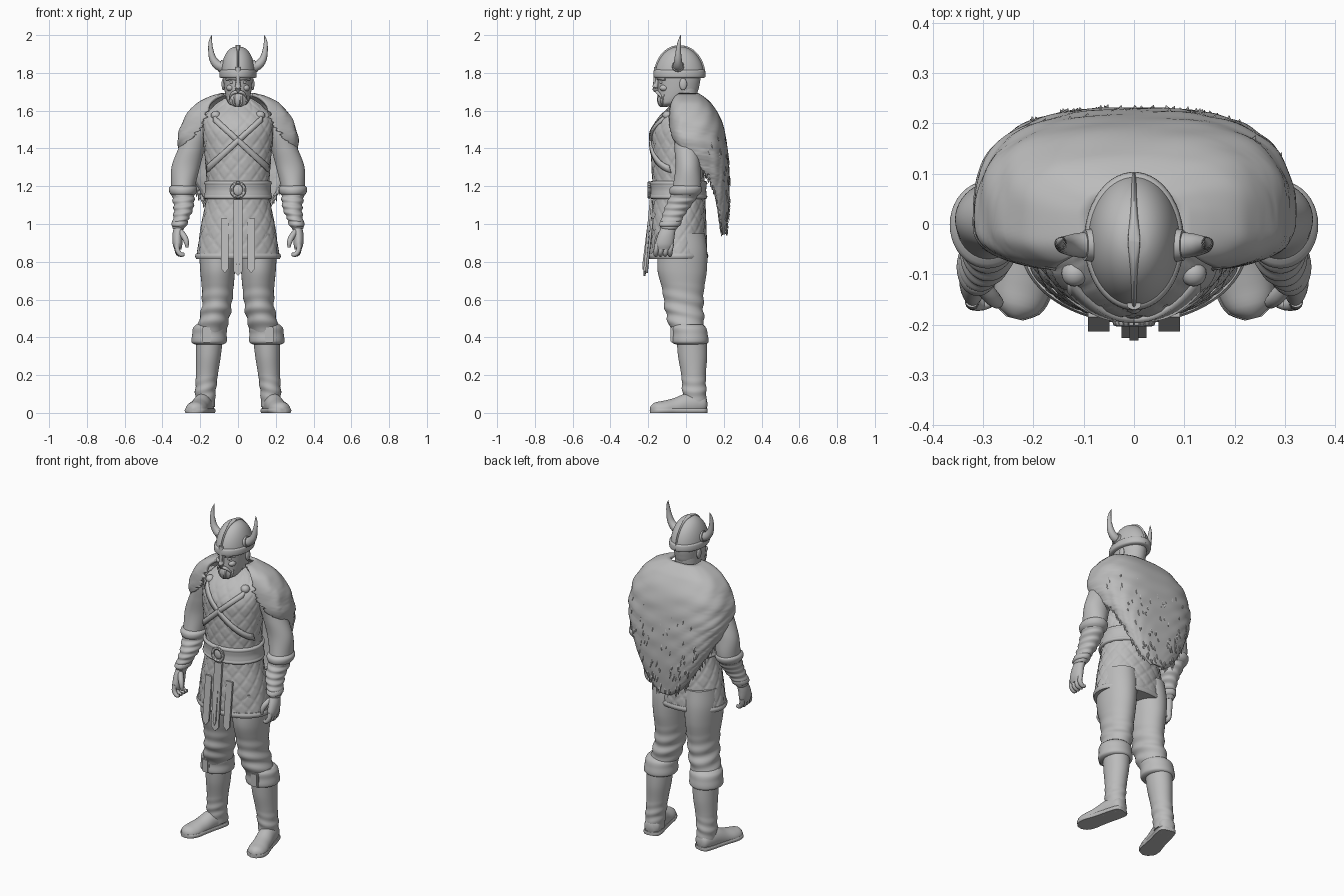
import bpy, bmesh, math, random
from mathutils import Vector, Matrix

random.seed(4)
if "Cube" in bpy.data.objects:
    bpy.data.objects.remove(bpy.data.objects["Cube"])

grey = bpy.data.materials.new("clay grey")
grey.use_nodes = True
grey.diffuse_color = (0.5, 0.5, 0.5, 1)
grey.node_tree.nodes["Principled BSDF"].inputs["Base Color"].default_value = (0.5, 0.5, 0.5, 1)
parts = []


def finish(name, bm, mirror=False, thick=0):
    bmesh.ops.recalc_face_normals(bm, faces=bm.faces)
    mesh = bpy.data.meshes.new(name)
    bm.to_mesh(mesh)
    bm.free()
    mesh.materials.append(grey)
    ob = bpy.data.objects.new(name, mesh)
    bpy.context.scene.collection.objects.link(ob)
    if thick:
        mod = ob.modifiers.new("thickness", 'SOLIDIFY')
        mod.thickness, mod.offset = thick, 0
    if mirror:
        ob.modifiers.new("mirror", 'MIRROR')
    parts.append(ob)


def section(rows, s):
    """Smoothly interpolate rows whose first value is the position."""
    s = min(max(s, rows[0][0]), rows[-1][0])
    i = max(k for k in range(len(rows) - 1) if rows[k][0] <= s)
    a, b = rows[i], rows[i + 1]
    p, q = rows[max(i - 1, 0)], rows[min(i + 2, len(rows) - 1)]
    h = b[0] - a[0]
    t = (s - a[0]) / h
    out = []
    for k in range(1, len(a)):
        m0 = (b[k] - p[k]) / (b[0] - p[0]) * h
        m1 = (q[k] - a[k]) / (q[0] - a[0]) * h
        out.append((2*t**3 - 3*t*t + 1)*a[k] + (t**3 - 2*t*t + t)*m0
                   + (3*t*t - 2*t**3)*b[k] + (t**3 - t*t)*m1)
    return out


def skin(bm, rings, closed=True):
    vs = [[bm.verts.new(p) for p in ring] for ring in rings]
    n = len(vs[0])
    for a, b in zip(vs, vs[1:]):
        for i in range(n if closed else n - 1):
            j = (i + 1) % n
            bm.faces.new((a[i], a[j], b[j], b[i]))
    if closed:
        bm.faces.new(vs[0])
        bm.faces.new(vs[-1])


def loft(name, rows, n=48, step=0.01, wave=None, place=None, mirror=False):
    """Elliptical rings; rows hold position, centre x, centre y, radius x, radius y."""
    count = max(4, math.ceil((rows[-1][0] - rows[0][0]) / step))
    rings = []
    for k in range(count + 1):
        z = rows[0][0] + (rows[-1][0] - rows[0][0]) * k / count
        cx, cy, rx, ry = section(rows, z)
        ring = []
        for i in range(n):
            a = math.tau * i / n
            d = wave(a, z) if wave else 0
            v = Vector((cx + (rx + d) * math.cos(a), cy + (ry + d) * math.sin(a), z))
            ring.append(place(v) if place else v)
        rings.append(ring)
    bm = bmesh.new()
    skin(bm, rings)
    finish(name, bm, mirror)


def tube(bm, pts, n=12, sub=4):
    """Round tube through points that hold x, y, z and radius."""
    rows = [(i, *p) for i, p in enumerate(pts)]
    samples = [section(rows, i / sub) for i in range((len(pts) - 1) * sub + 1)]
    rings = []
    for i, s in enumerate(samples):
        d = Vector(samples[min(i + 1, len(samples) - 1)][:3]) - Vector(samples[max(i - 1, 0)][:3])
        m = d.to_track_quat('Z', 'Y').to_matrix()
        rings.append([Vector(s[:3]) + m @ Vector((s[3] * math.cos(math.tau * k / n),
                      s[3] * math.sin(math.tau * k / n), 0)) for k in range(n)])
    skin(bm, rings)


def tubes(name, paths, mirror=True):
    bm = bmesh.new()
    for path in paths:
        tube(bm, path)
    finish(name, bm, mirror)


def ball(name, loc, size, mirror=True):
    bm = bmesh.new()
    bmesh.ops.create_uvsphere(bm, u_segments=20, v_segments=12, radius=1,
                              matrix=Matrix.Translation(loc) @ Matrix.Diagonal((*size, 1)))
    finish(name, bm, mirror)


# Quilted tunic and belt
def quilt(a, z):
    u, v = 14 * a / math.tau, z * 11
    d = min(abs(math.sin(math.pi * (u + v))), abs(math.sin(math.pi * (u - v))))
    return -0.005 * (1 - min(1, d / 0.4))


tunic = [(.82, 0, -.04, .222, .153), (.9, 0, -.04, .21, .152), (1.0, 0, -.04, .195, .148),
         (1.1, 0, -.038, .175, .142), (1.2, 0, -.038, .166, .14), (1.3, 0, -.045, .172, .138),
         (1.42, 0, -.048, .182, .138), (1.5, 0, -.045, .187, .138), (1.57, 0, -.03, .18, .112),
         (1.63, 0, -.005, .125, .075), (1.665, 0, 0, .075, .06)]
loft("tunic", tunic, 128, .008, quilt)
loft("tunic_hem", [(.815, 0, -.04, .222, .153), (.83, 0, -.04, .227, .158), (.845, 0, -.04, .222, .154)], 64, .004)
belt = [(1.132, 0, -.04, .168, .14), (1.138, 0, -.04, .178, .149), (1.18, 0, -.04, .174, .147),
        (1.222, 0, -.04, .175, .149), (1.228, 0, -.04, .166, .14)]
loft("belt", belt, 64, .004, lambda a, z: .003 if abs(z - 1.18) > .032 else 0)
bm = bmesh.new()
ring = [Vector((.034 * math.sin(a), -.195, 1.18 + .038 * math.cos(a)))
        for a in (math.tau * i / 24 for i in range(25))]
for a, b in zip(ring, ring[1:]):
    tube(bm, [(*a, .009), (*b, .009)], 8, 1)
finish("belt_buckle", bm)
ball("buckle_boss", (0, -.186, 1.18), (.028, .012, .03), False)

# Straps crossing the chest, laid on the tunic surface
for side, label in ((1, "left"), (-1, "right")):
    rows = []
    for i in range(33):
        t = i / 32
        x, z = side * (-.165 + .295 * t), 1.29 + .27 * t
        row = []
        for dz in (-.02, .02):
            _, cy, rx, ry = section(tunic, z + dz)
            row.append((x, cy - ry * math.sqrt(max(.03, 1 - (x / rx) ** 2)) - .003, z + dz))
        rows.append(row)
    bm = bmesh.new()
    skin(bm, rows, closed=False)
    finish(label + "_chest_strap", bm, thick=.012)


# Hanging strips below the belt
def strip(name, x, w, top, bottom, y0, y1, mirror):
    bm = bmesh.new()
    mid = bottom + .025
    outline = [(x - w, y0, top), (x + w, y0, top), (x + w, y1, mid), (x, y1, bottom), (x - w, y1, mid)]
    face = bm.faces.new([bm.verts.new(p) for p in outline])
    new = bmesh.ops.extrude_face_region(bm, geom=[face])["geom"]
    bmesh.ops.translate(bm, vec=(0, .012, 0), verts=[v for v in new if isinstance(v, bmesh.types.BMVert)])
    finish(name, bm, mirror)


strip("centre_strip", 0, .025, 1.13, .725, -.192, -.226, False)
strip("centre_strip_rib", 0, .009, 1.0, .76, -.204, -.231, False)
strip("side_strips", .07, .021, 1.03, .74, -.185, -.214, True)

# Trousers, knee cuffs and boots
trousers = [(.42, .145, .01, .075, .08), (.48, .13, 0, .08, .095), (.55, .115, -.01, .078, .102),
            (.65, .108, -.015, .083, .11), (.75, .108, -.02, .092, .13),
            (.85, .106, -.02, .098, .132), (.95, .1, -.03, .098, .13)]
loft("trousers", trousers, 48, .008, mirror=True,
     wave=lambda a, z: .005 * math.sin(z * 85 + 2 * math.sin(a)) * max(0, 1 - abs(z - .53) / .16))
loft("knee_cuffs", [(.363, .153, .022, .076, .078), (.372, .153, .022, .092, .096), (.42, .151, .02, .091, .094),
                    (.45, .148, .015, .09, .092), (.468, .146, .01, .076, .08)], 48, .006, mirror=True)
bm = bmesh.new()
bmesh.ops.create_cube(bm, size=1, matrix=Matrix.Translation((.165, -.07, .415)) @ Matrix.Diagonal((.045, .025, .085, 1)))
bmesh.ops.bevel(bm, geom=bm.edges[:], offset=.006, segments=2, affect='EDGES')
finish("cuff_tabs", bm, True)
loft("boot_shafts", [(.03, .172, .05, .05, .058), (.1, .173, .045, .054, .063), (.2, .165, .04, .058, .065),
                     (.3, .157, .035, .066, .077), (.4, .152, .03, .072, .08)], 40, .008, mirror=True,
     wave=lambda a, z: .003 * math.sin(z * 110 + 2 * math.cos(a)) * max(0, 1 - abs(z - .12) / .09))

heel, toe = Vector((.163, .108, 0)), Vector((.238, -.19, 0))
along = (toe - heel).normalized()
across = Vector((-along.y, along.x, 0))


def foot_place(v, low=0.0, high=1.0):
    return heel + along * v.z + across * v.x + Vector((0, 0, min(max(v.y, low), high)))


foot = [(0, 0, .045, .02, .03), (.012, 0, .045, .042, .045), (.06, 0, .045, .05, .06), (.12, 0, .04, .05, .06),
        (.18, 0, .025, .052, .052), (.24, 0, .018, .056, .045), (.285, 0, .018, .042, .035), (.305, 0, .018, .012, .016)]
loft("boot_feet", foot, 32, .01, place=foot_place, mirror=True)
loft("boot_soles", [(s, x, .012, rx + .005, .03) for s, x, _, rx, _ in foot], 32, .01,
     place=lambda v: foot_place(v, 0, .022), mirror=True)

# Arms with wrapped forearms
arm = [(.97, .314, -.09, .028, .04), (1.0, .31, -.085, .036, .05), (1.08, .289, -.05, .051, .064),
       (1.15, .29, -.01, .06, .074), (1.2, .29, .005, .064, .075), (1.3, .277, .01, .075, .066),
       (1.4, .246, .005, .07, .066), (1.5, .21, 0, .064, .066), (1.58, .17, 0, .05, .05)]
loft("arms", arm, 40, .005, mirror=True,
     wave=lambda a, z: .003 * math.sin(z * 180 + math.cos(a)) if z < 1.15 else 0)
loft("elbow_cuffs", [(1.15, .291, -.006, .058, .07), (1.165, .291, -.004, .071, .083),
                     (1.19, .291, 0, .074, .085), (1.205, .291, .004, .06, .07)], 40, .005, mirror=True)
loft("wrist_cuffs", [(.985, .312, -.088, .032, .046), (.992, .311, -.087, .041, .056),
                     (1.012, .307, -.08, .042, .057), (1.02, .305, -.077, .036, .05)], 32, .004, mirror=True)

# Hands
loft("palms", [(.865, .318, -.118, .018, .038), (.89, .32, -.115, .025, .048), (.94, .32, -.105, .027, .045),
               (.99, .313, -.09, .026, .038)], 24, .01, mirror=True)
tubes("fingers", [[(.322, -.152 + .025 * i, .895, .014), (.32, -.158 + .025 * i, .86 - .005 * (i % 3), .0135),
                   (.302, -.16 + .025 * i, .838, .012), (.285, -.157 + .025 * i, .84, .009)] for i in range(4)])
tubes("thumbs", [[(.305, -.12, .96, .016), (.283, -.145, .93, .016), (.272, -.155, .9, .013), (.27, -.155, .875, .008)]])

# Neck, head and face
loft("neck", [(1.52, 0, .005, .08, .07), (1.62, 0, -.01, .069, .068), (1.72, 0, -.012, .066, .075)], 40)
loft("head", [(1.622, 0, -.1, .022, .03), (1.635, 0, -.088, .046, .055), (1.655, 0, -.07, .058, .076),
              (1.69, 0, -.047, .068, .102), (1.74, 0, -.038, .075, .11), (1.8, 0, -.035, .08, .115)], 48, .006)
loft("beard", [(1.62, 0, -.118, .015, .018), (1.632, 0, -.112, .038, .034), (1.655, 0, -.105, .05, .048),
               (1.68, 0, -.1, .052, .05), (1.695, 0, -.098, .045, .042)], 40, .005,
     wave=lambda a, z: .0025 * math.sin(a * 16))
tubes("moustache", [[(.002, -.154, 1.7, .009), (.024, -.15, 1.695, .009), (.04, -.135, 1.678, .006), (.045, -.128, 1.66, .002)]])
tubes("nose", [[(0, -.148, 1.775, .01), (0, -.156, 1.745, .013), (0, -.163, 1.718, .016), (0, -.15, 1.706, .008)]], False)
tubes("brows", [[(.01, -.146, 1.768, .008), (.035, -.14, 1.772, .01), (.062, -.112, 1.765, .006)]])
ball("eyes", (.032, -.128, 1.75), (.013, .013, .009))
ball("cheeks", (.04, -.115, 1.72), (.022, .025, .018))
ball("ears", (.077, -.015, 1.74), (.01, .02, .032))

# Horned helmet
dome = [(math.sin(a), math.cos(a)) for a in (math.pi / 2 * i / 14 for i in range(15))]
loft("helmet", [(1.775 + .165 * s, 0, -.034, .001 + .092 * c ** .85, .001 + .13 * c) for s, c in dome], 56, .004)
loft("helmet_rim", [(1.772, 0, -.034, .09, .126), (1.778, 0, -.034, .098, .136), (1.81, 0, -.034, .097, .135),
                    (1.817, 0, -.034, .089, .127)], 56, .004)
loft("helmet_ridge", [(1.78 + .167 * s, 0, -.034, .012, .002 + .136 * c) for s, c in dome], 32, .004)
loft("nose_guard", [(1.7, 0, -.166, .006, .004), (1.71, 0, -.168, .011, .006), (1.76, 0, -.166, .01, .007),
                    (1.83, 0, -.16, .014, .01)], 16)
tubes("horns", [[(.07, -.042, 1.832, .028), (.105, -.042, 1.84, .025), (.132, -.042, 1.872, .02),
                 (.144, -.04, 1.92, .014), (.146, -.035, 1.965, .009), (.14, -.028, 2.0, .001)]])
tubes("horn_collars", [[(.075, -.042, 1.832, .034), (.098, -.042, 1.838, .031)]])

# Fur cape: height, half width, centre y, back y, front depth, wrap angle
cape = [(.95, .035, .185, .205, .02, 85), (1.0, .1, .175, .21, .02, 85), (1.1, .17, .155, .22, .03, 86),
        (1.2, .225, .13, .222, .04, 88), (1.3, .275, .08, .22, .05, 92), (1.38, .303, .035, .213, .06, 104),
        (1.44, .311, .005, .205, .08, 130), (1.54, .285, 0, .182, .09, 150), (1.63, .217, 0, .13, .085, 145),
        (1.67, .14, 0, .085, .07, 135), (1.685, .085, 0, .06, .05, 125)]


def cape_point(z, f, jitter=0):
    w, yc, yb, rf, wrap = section(cape, z)
    a = math.radians(wrap + jitter) * f
    s, c = math.sin(a), math.cos(a)
    bump = 1 + .012 * math.sin(z * 60 + f * 9) * math.sin(f * 17)
    x = math.copysign(abs(s) ** .7, s) * w * bump
    return Vector((x, yc + math.copysign(abs(c) ** .7, c) * ((yb - yc) * bump if c > 0 else rf), z))


rows = []
for k in range(112):
    z = .95 + .735 * k / 111
    rag = random.uniform(-5, 3) if z < 1.6 else 0
    rows.append([cape_point(z, i / 36 - 1, rag) for i in range(73)])
bm = bmesh.new()
skin(bm, rows, closed=False)
finish("fur_cape", bm, thick=.018)

bm = bmesh.new()
for i in range(150):
    z = random.uniform(.97, 1.5)
    f = random.uniform(-.6, .6) if i < 90 else random.choice((-.97, .97))
    if i >= 90:
        z = random.uniform(.96, 1.3)
    p = cape_point(z, f)
    tip = p + Vector((random.uniform(-.008, .008), .014 if i < 90 else .002, -random.uniform(.025, .045)))
    tube(bm, [(*p, .009), (*tip, .001)], 6, 1)
finish("fur_tufts", bm)
ball("cape_clasps", (.118, -.098, 1.575), (.026, .026, .024))

# Smooth shading that keeps hard edges
bpy.ops.object.select_all(action='DESELECT')
for ob in parts:
    ob.select_set(True)
bpy.context.view_layer.objects.active = parts[0]
bpy.ops.object.shade_smooth_by_angle(angle=math.radians(45))
